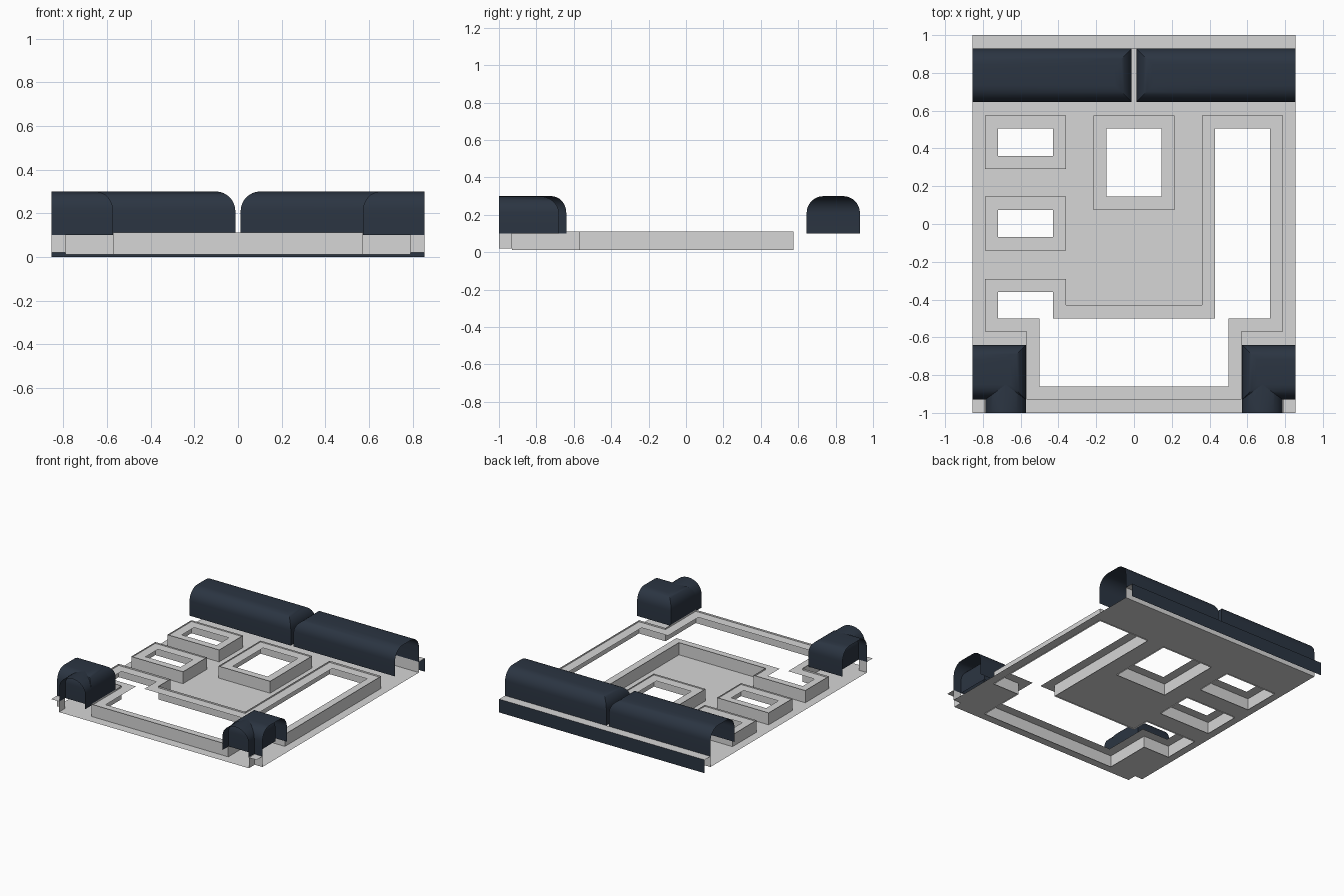
import bpy, bmesh, math

cube = bpy.data.objects.get("Cube")
if cube:
    bpy.data.objects.remove(cube)


def material(name, rgb):
    m = bpy.data.materials.new(name)
    m.use_nodes = True
    m.diffuse_color = (*rgb, 1)
    m.node_tree.nodes["Principled BSDF"].inputs["Base Color"].default_value = (*rgb, 1)
    return m


GREY = material("light grey", (0.67, 0.67, 0.67))
NAVY = material("dark slate blue", (0.024, 0.035, 0.054))
HALF_X, HALF_Y, FLOOR_Z, WALL_Z, GAP = 0.855, 1.0, 0.02, 0.1, 0.07


def finish(name, bm, mat, smooth=False):
    me = bpy.data.meshes.new(name)
    bm.to_mesh(me)
    bm.free()
    me.materials.append(mat)
    ob = bpy.data.objects.new(name, me)
    bpy.context.collection.objects.link(ob)
    if smooth:
        bpy.ops.object.select_all(action='DESELECT')
        ob.select_set(True)
        bpy.context.view_layer.objects.active = ob
        bpy.ops.object.shade_smooth_by_angle(angle=math.radians(35))


def inside(x, y, rects):
    return any(r[0] < x < r[2] and r[1] < y < r[3] for r in rects)


def sheet(name, keep, cut, z):
    """Flat sheet: union of the keep rectangles minus the cut rectangles."""
    xs = sorted({r[i] for r in keep + cut for i in (0, 2)})
    ys = sorted({r[i] for r in keep + cut for i in (1, 3)})
    bm = bmesh.new()
    for x0, x1 in zip(xs, xs[1:]):
        for y0, y1 in zip(ys, ys[1:]):
            cx, cy = (x0 + x1) / 2, (y0 + y1) / 2
            if inside(cx, cy, keep) and not inside(cx, cy, cut):
                bm.faces.new([bm.verts.new((x, y, z))
                              for x, y in ((x0, y0), (x1, y0), (x1, y1), (x0, y1))])
    bmesh.ops.remove_doubles(bm, verts=bm.verts, dist=0.0005)
    bmesh.ops.dissolve_limit(bm, angle_limit=0.01, verts=bm.verts, edges=bm.edges)
    finish(name, bm, GREY)


def wall(name, path, z0=FLOOR_Z, z1=WALL_Z, closed=False, mat=GREY):
    """Thin upright sheet along a plan path."""
    bm = bmesh.new()
    lo = [bm.verts.new((x, y, z0)) for x, y in path]
    hi = [bm.verts.new((x, y, z1)) for x, y in path]
    n = len(path)
    for i in range(n if closed else n - 1):
        j = (i + 1) % n
        bm.faces.new((lo[i], lo[j], hi[j], hi[i]))
    finish(name, bm, mat)


def vault(name, a_open, a_shut, b0, b1, along_x=True, radius=0.09):
    """Arched cover, open at one end and rounded at the other."""
    bm = bmesh.new()
    sign = 1 if a_open > a_shut else -1
    levels = [(0, WALL_Z)]
    for k in range(9):
        t = math.pi / 2 * k / 8
        levels.append((radius * (1 - math.cos(t)), 0.21 + 0.09 * math.sin(t)))
    rows = []
    for inset, z in levels:
        end = a_shut + sign * inset
        pts = [(a_open, b0 + inset), (end, b0 + inset), (end, b1 - inset), (a_open, b1 - inset)]
        rows.append([bm.verts.new((a, b, z) if along_x else (b, a, z)) for a, b in pts])
    for r, s in zip(rows, rows[1:]):
        for i in range(3):
            bm.faces.new((r[i], r[i + 1], s[i + 1], s[i]))
    bm.faces.new(rows[-1])
    bmesh.ops.remove_doubles(bm, verts=bm.verts, dist=0.0005)
    bmesh.ops.recalc_face_normals(bm, faces=bm.faces)
    if sum(f.normal.z for f in bm.faces) < 0:
        bmesh.ops.reverse_faces(bm, faces=bm.faces)
    finish(name, bm, NAVY, smooth=True)


def grow(r):
    return (r[0] - GAP, r[1] - GAP, r[2] + GAP, r[3] + GAP)


# Open shafts (x0, y0, x1, y1), each ringed by a hollow wall
rooms = {"upper_room": (-0.72, 0.36, -0.43, 0.505),
         "middle_room": (-0.72, -0.07, -0.43, 0.075),
         "central_room": (-0.145, 0.145, 0.145, 0.505)}
hall = [(0.43, -0.5, 0.72, 0.505), (-0.5, -0.86, 0.5, -0.5), (-0.72, -0.5, -0.43, -0.36)]
shafts = list(rooms.values()) + hall
rings = [grow(r) for r in shafts]
edges = [(-HALF_X, 0.93, HALF_X, HALF_Y),
         (-HALF_X, -HALF_Y, -0.79, -0.93), (0.79, -HALF_Y, HALF_X, -0.93)]

# Floor between the walls, and the raised wall tops
sheet("floor", [(-HALF_X, -HALF_Y, HALF_X, HALF_Y)], rings + edges, FLOOR_Z)
sheet("wall_tops", rings + edges, shafts, WALL_Z)

# Outer wall faces
for name, r in rooms.items():
    x0, y0, x1, y1 = grow(r)
    wall(name + "_wall", [(x0, y0), (x1, y0), (x1, y1), (x0, y1)], 0.012, 0.11, True)
wall("hall_wall", [(-0.57, -0.93), (0.57, -0.93), (0.57, -0.57), (0.79, -0.57),
                   (0.79, 0.575), (0.36, 0.575), (0.36, -0.43), (-0.36, -0.43),
                   (-0.36, -0.29), (-0.79, -0.29), (-0.79, -0.57), (-0.57, -0.57)],
     0.012, 0.112, True)

# Rear wall and its dark outer edge
wall("rear_wall", [(-HALF_X, 0.93), (HALF_X, 0.93)])
wall("rear_edge", [(HALF_X, HALF_Y), (-HALF_X, HALF_Y)], 0, WALL_Z, mat=NAVY)

# Covers and corner walls, mirrored left and right
for side, s in (("left", 1), ("right", -1)):
    vault(side + "_rear_cover", s * HALF_X, s * 0.012, 0.645, 0.93)
    vault(side + "_corner_cover", s * HALF_X, s * 0.572, -0.93, -0.64, radius=0.08)
    b0, b1 = sorted((s * 0.572, s * 0.787))
    vault(side + "_corner_porch", -HALF_Y, -0.68, b0, b1, along_x=False, radius=0.107)
    wall(side + "_corner_post", [(s * HALF_X, -0.93), (s * 0.79, -0.93), (s * 0.79, -HALF_Y)])
